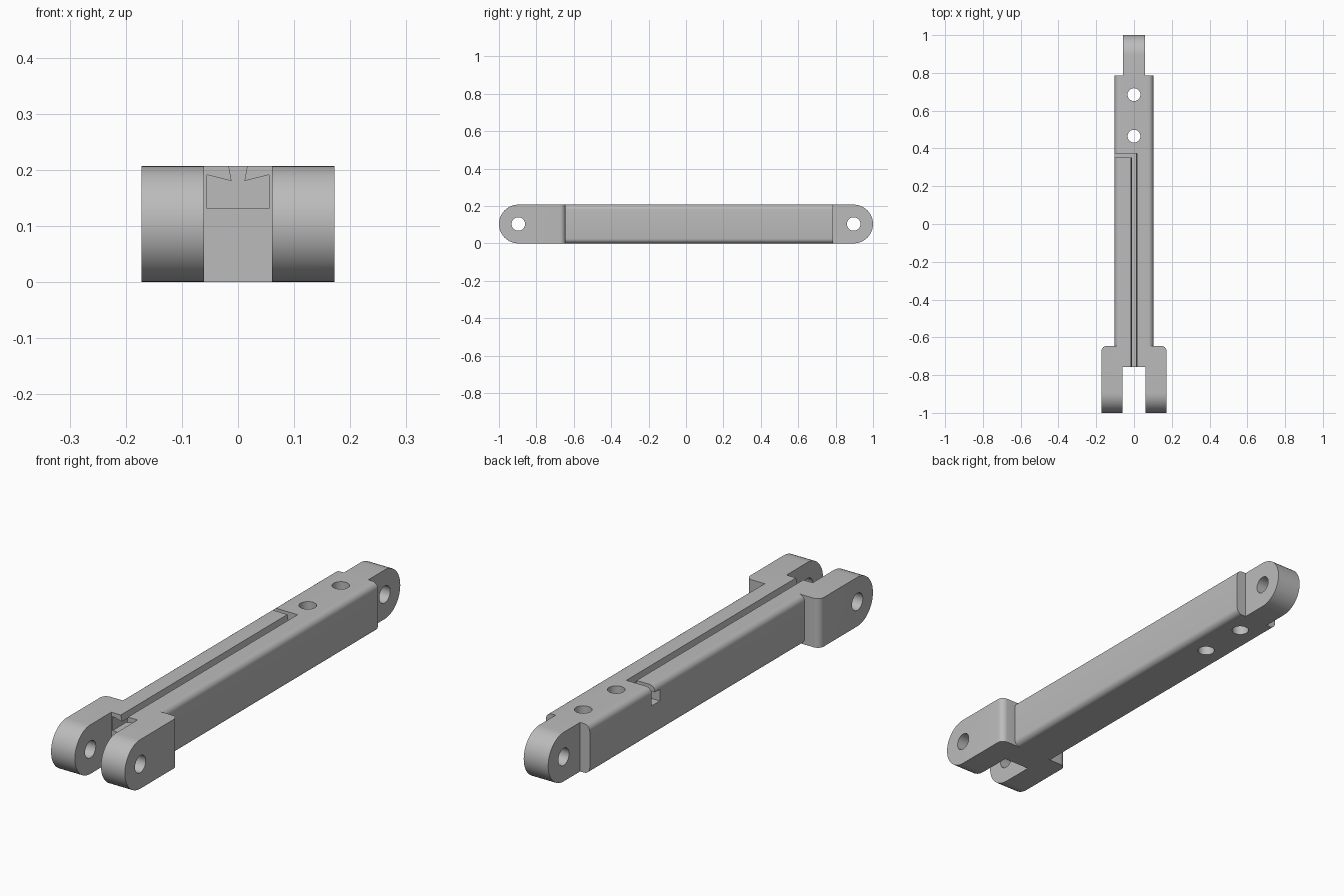
import bpy, bmesh
from math import pi, sin, cos

H = 0.207          # overall height
MID = H / 2        # radius of the rounded ends
PIVOT = 1 - MID    # distance of each pivot from the centre

if "Cube" in bpy.data.objects:
    bpy.data.objects.remove(bpy.data.objects["Cube"])

steel = bpy.data.materials.new("grey steel")
steel.use_nodes = True
grey = (0.5, 0.5, 0.5, 1)
steel.diffuse_color = grey
steel.node_tree.nodes["Principled BSDF"].inputs["Base Color"].default_value = grey


def arc(cx, cy, r, start, end, n):
    return [(cx + r * cos(start + (end - start) * i / n),
             cy + r * sin(start + (end - start) * i / n)) for i in range(n + 1)]


def prism(name, outline, axis, lo, hi):
    """Extrude a closed outline along the given axis."""
    place = {"x": lambda a, b, t: (t, a, b),
             "y": lambda a, b, t: (a, t, b),
             "z": lambda a, b, t: (a, b, t)}[axis]
    bm = bmesh.new()
    rings = [[bm.verts.new(place(a, b, t)) for a, b in outline] for t in (lo, hi)]
    bm.faces.new(rings[0])
    bm.faces.new(rings[1])
    n = len(outline)
    for i in range(n):
        j = (i + 1) % n
        bm.faces.new((rings[0][i], rings[0][j], rings[1][j], rings[1][i]))
    bmesh.ops.recalc_face_normals(bm, faces=bm.faces)
    mesh = bpy.data.meshes.new(name)
    bm.to_mesh(mesh)
    bm.free()
    mesh.materials.append(steel)
    obj = bpy.data.objects.new(name, mesh)
    bpy.context.collection.objects.link(obj)
    return obj


def box(name, x0, x1, y0, y1, z0, z1):
    return prism(name, [(x0, y0), (x1, y0), (x1, y1), (x0, y1)], "z", z0, z1)


def combine(target, tool, operation):
    """Apply a boolean and discard the tool."""
    mod = target.modifiers.new("boolean", "BOOLEAN")
    mod.operation, mod.object, mod.solver = operation, tool, "EXACT"
    graph = bpy.context.evaluated_depsgraph_get()
    mesh = bpy.data.meshes.new_from_object(target.evaluated_get(graph))
    target.modifiers.clear()
    target.data = mesh
    bpy.data.objects.remove(tool)


# Main bar with rounded long edges
W, R = 0.102, 0.026
section = (arc(W - R, H - R, R, 0, pi / 2, 6) + arc(R - W, H - R, R, pi / 2, pi, 6)
           + arc(R - W, R, R, pi, 1.5 * pi, 6) + arc(W - R, R, R, 1.5 * pi, 2 * pi, 6))
arm = prism("link_arm", section, "y", -0.7, 0.787)

# Tongue with a rounded end
tongue = prism("tongue", [(0.7, 0), *arc(PIVOT, MID, MID, -pi / 2, pi / 2, 24), (0.7, H)],
               "x", -0.057, 0.057)
combine(arm, tongue, "UNION")

# Fork: rounded front in side profile, rounded back corners from above
FW, BACK, FR = 0.172, -0.645, 0.028
fork = prism("fork", [(BACK, H), *arc(-PIVOT, MID, MID, pi / 2, 1.5 * pi, 24), (BACK, 0)],
             "x", -FW, FW)
plan = [(-FW, -1.1), (FW, -1.1), *arc(FW - FR, BACK - FR, FR, 0, pi / 2, 6),
        *arc(FR - FW, BACK - FR, FR, pi / 2, pi, 6)]
combine(fork, prism("fork_plan", plan, "z", -0.1, H + 0.1), "INTERSECT")
combine(arm, fork, "UNION")
combine(arm, box("fork_gap", -0.061, 0.061, -1.1, -0.757, -0.1, 0.4), "DIFFERENCE")

# Dovetail channel along the bar, open into the fork gap
half = [(0.055, 0.131), (0.055, 0.191), (0.0115, 0.18), (0.0165, H), (0.0165, 0.25)]
channel = half + [(-x, z) for x, z in reversed(half)]
combine(arm, prism("channel", channel, "y", -0.8, 0.374), "DIFFERENCE")

# Side exit: narrow slit above a small square passage
combine(arm, box("exit_slit", -0.2, 0, 0.353, 0.374, 0.15, 0.3), "DIFFERENCE")
combine(arm, box("exit_passage", -0.2, 0, 0.32, 0.374, 0.131, 0.18), "DIFFERENCE")

# Pivot holes and vertical mounting holes
for y in (-PIVOT, PIVOT):
    combine(arm, prism("pivot_hole", arc(y, MID, 0.036, 0, 2 * pi, 32)[:-1], "x", -0.3, 0.3),
            "DIFFERENCE")
for y in (0.465, 0.685):
    combine(arm, prism("mounting_hole", arc(0, y, 0.034, 0, 2 * pi, 32)[:-1], "z", -0.1, 0.4),
            "DIFFERENCE")

# Smooth the curved faces, keep edges crisp
bpy.ops.object.select_all(action="DESELECT")
arm.select_set(True)
bpy.context.view_layer.objects.active = arm
bpy.ops.object.shade_smooth_by_angle(angle=pi / 6)
